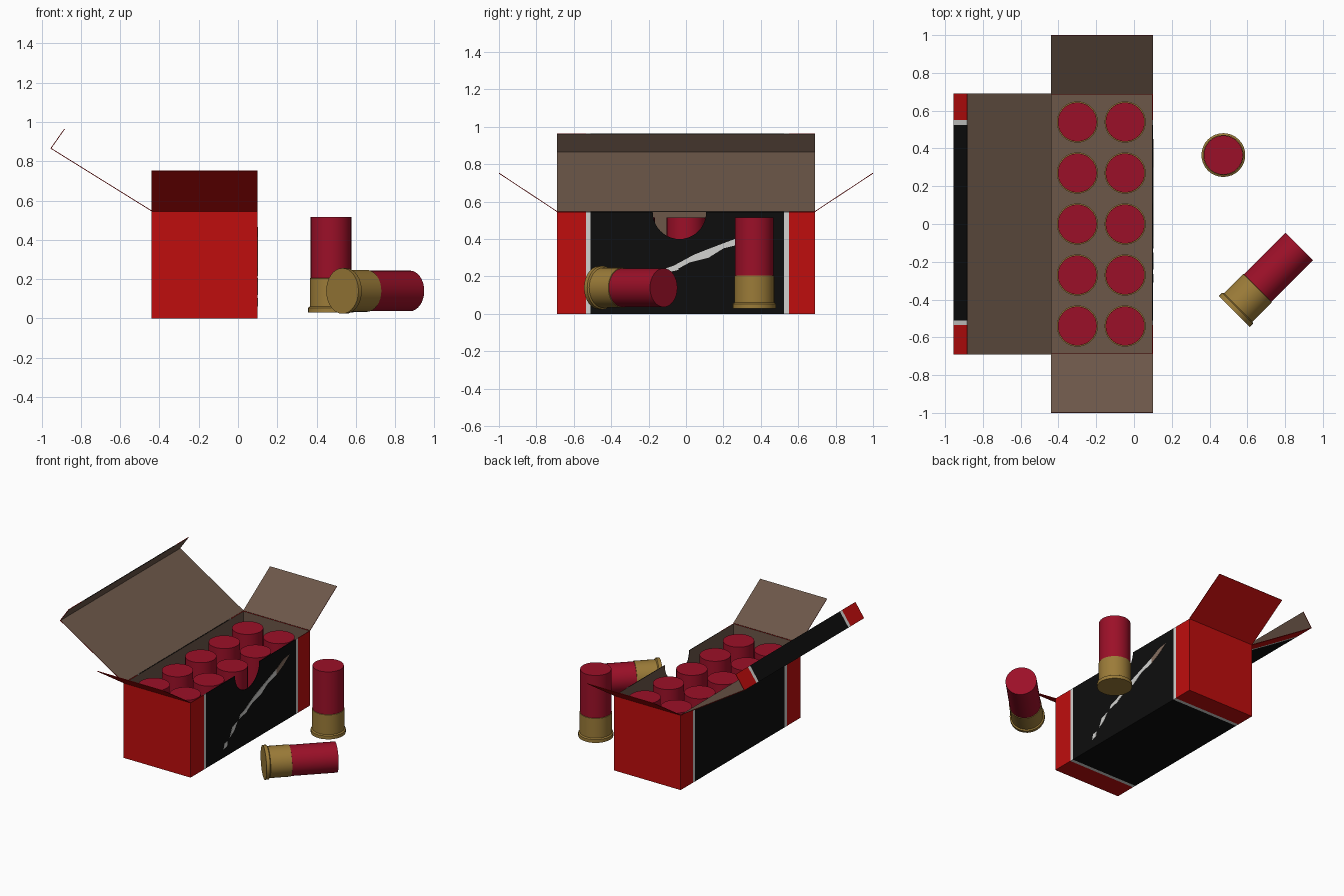
import bpy, bmesh, math
from mathutils import Vector, Matrix

if "Cube" in bpy.data.objects:
    bpy.data.objects.remove(bpy.data.objects["Cube"])

def mat(name, r, g, b):
    m = bpy.data.materials.new(name)
    m.diffuse_color = (r, g, b, 1)
    m.use_nodes = True
    m.node_tree.nodes["Principled BSDF"].inputs["Base Color"].default_value = m.diffuse_color
    return m

RED = mat("box red", 0.52, 0.004, 0.004)
BLACK = mat("box black", 0.004, 0.004, 0.004)
WHITE = mat("stripe white", 0.65, 0.65, 0.63)
CARD = mat("inner cardboard", 0.15, 0.095, 0.066)
SHELL = mat("shell red", 0.33, 0.005, 0.021)
BRASS = mat("brass", 0.33, 0.2, 0.04)
TAN = mat("streak tan", 0.24, 0.16, 0.12)

X0, X1, Y, H = -0.44, 0.10, 0.69, 0.545    # box extents
STRIPES = (-0.535, -0.51, 0.525, 0.55)     # stripe edges along y
T = 0.004                                  # card thickness

def finish(bm, name, mats):
    me = bpy.data.meshes.new(name)
    bm.to_mesh(me)
    bm.free()
    for m in mats:
        me.materials.append(m)
    ob = bpy.data.objects.new(name, me)
    bpy.context.collection.objects.link(ob)
    return ob

def slab(pts, direction):
    """Flat outline thickened along a direction."""
    bm = bmesh.new()
    f = bm.faces.new([bm.verts.new(p) for p in pts])
    r = bmesh.ops.extrude_face_region(bm, geom=[f], use_keep_orig=True)
    vs = [v for v in r["geom"] if isinstance(v, bmesh.types.BMVert)]
    bmesh.ops.translate(bm, verts=vs, vec=direction)
    bmesh.ops.recalc_face_normals(bm, faces=bm.faces)
    return bm

def panel(name, pts, inward, striped):
    """Card panel: cardboard inside, printed outside."""
    n = Vector(inward).normalized()
    bm = slab(pts, n * T)
    if striped:
        for y in STRIPES:
            bmesh.ops.bisect_plane(bm, geom=bm.verts[:] + bm.edges[:] + bm.faces[:],
                                   plane_co=(0, y, 0), plane_no=(0, 1, 0))
    bm.normal_update()
    for f in bm.faces:
        y = f.calc_center_median().y
        if f.normal.dot(n) > 0.5:
            f.material_index = 3
        elif striped and STRIPES[1] < y < STRIPES[2]:
            f.material_index = 1
        elif striped and STRIPES[0] < y < STRIPES[3]:
            f.material_index = 2
    return finish(bm, name, [RED, BLACK, WHITE, CARD])

def strip(a, b):
    """Rectangle over the box length between two xz points."""
    return [(a[0], -Y, a[1]), (b[0], -Y, b[1]), (b[0], Y, b[1]), (a[0], Y, a[1])]

# Box walls, floor, open lid and tuck flap
panel("box_floor", strip((X0, 0), (X1, 0)), (0, 0, 1), True)
panel("hinge_wall", strip((X0, 0), (X0, H)), (1, 0, 0), True)
panel("lid", strip((X0, H), (-0.955, 0.865)), (0.32, 0, 0.515), True)
panel("lid_tuck_flap", strip((-0.955, 0.865), (-0.885, 0.965)), (0.10, 0, -0.07), True)

# Notched wall with half-round thumb cut
notch = [(X1, -0.035 + 0.143 * math.cos(a), H - 0.145 * math.sin(a))
         for a in (math.pi * i / 20 for i in range(21))]
panel("notched_wall", [(X1, -Y, 0), (X1, Y, 0), (X1, Y, H)] + notch + [(X1, -Y, H)],
      (-1, 0, 0), True)

# End walls and end flaps
for s, side in ((-1, "front"), (1, "back")):
    panel(side + "_end_wall", [(X0, s * Y, 0), (X1, s * Y, 0), (X1, s * Y, H), (X0, s * Y, H)],
          (0, -s, 0), False)
    panel(side + "_end_flap", [(X0, s * Y, H), (X1, s * Y, H), (X1, s, 0.75), (X0, s, 0.75)],
          (0, -s * 0.205, 0.31), False)

# Painted streak on the notched wall (yz outlines)
streaks = [
    ([(-0.31, 0.06), (-0.27, 0.07), (-0.265, 0.105), (-0.30, 0.10)], WHITE),
    ([(-0.24, 0.12), (-0.19, 0.15), (-0.15, 0.205), (-0.21, 0.185)], WHITE),
    ([(-0.13, 0.215), (-0.04, 0.235), (-0.05, 0.262), (-0.12, 0.24)], WHITE),
    ([(-0.05, 0.237), (0.02, 0.275), (0.12, 0.30), (0.20, 0.35), (0.30, 0.375),
      (0.30, 0.415), (0.22, 0.385), (0.12, 0.347), (0.04, 0.315), (-0.08, 0.25)], WHITE),
    ([(0.30, 0.375), (0.38, 0.415), (0.45, 0.465), (0.38, 0.455), (0.30, 0.415)], TAN),
]
for i, (pts, m) in enumerate(streaks):
    finish(slab([(X1 - 0.001, y, z) for y, z in pts], Vector((0.003, 0, 0))),
           f"painted_streak_{i + 1}", [m])

def shell(name, matrix, rim=True):
    """Lathed shell: brass base below, red tube above."""
    base = [(0, 0), (0.116, 0), (0.116, 0.024), (0.107, 0.03)] if rim else [(0, 0), (0.109, 0)]
    r = 0.107 if rim else 0.109
    prof = base + [(r, 0.174), (0.1035, 0.175), (0.1035, 0.486), (0, 0.486)]
    bm = bmesh.new()
    vs = [bm.verts.new((x, 0, z)) for x, z in prof]
    es = [bm.edges.new(p) for p in zip(vs, vs[1:])]
    bmesh.ops.spin(bm, geom=vs + es, cent=(0, 0, 0), axis=(0, 0, 1),
                   angle=math.tau, steps=32, use_duplicate=False)
    bmesh.ops.remove_doubles(bm, verts=bm.verts, dist=1e-5)
    bmesh.ops.recalc_face_normals(bm, faces=bm.faces)
    for f in bm.faces:
        f.material_index = int(f.calc_center_median().z < 0.1748)
    ob = finish(bm, name, [SHELL, BRASS])
    ob.matrix_world = matrix
    bpy.ops.object.select_all(action='DESELECT')
    ob.select_set(True)
    bpy.context.view_layer.objects.active = ob
    bpy.ops.object.shade_smooth_by_angle(angle=math.radians(35))

# Ten packed shells, one standing, one lying at 45 degrees
for i in range(5):
    for j, x in enumerate((-0.30, -0.047)):
        shell(f"packed_shell_{i}_{j}", Matrix.Translation((x, -0.54 + 0.27 * i, 0.03)), False)
shell("standing_shell", Matrix.Translation((0.473, 0.365, 0.03)))
shell("lying_shell", Matrix.Translation((0.531, -0.463, 0.14))
      @ Matrix.Rotation(math.radians(45), 4, 'Z') @ Matrix.Rotation(math.radians(90), 4, 'Y'))
